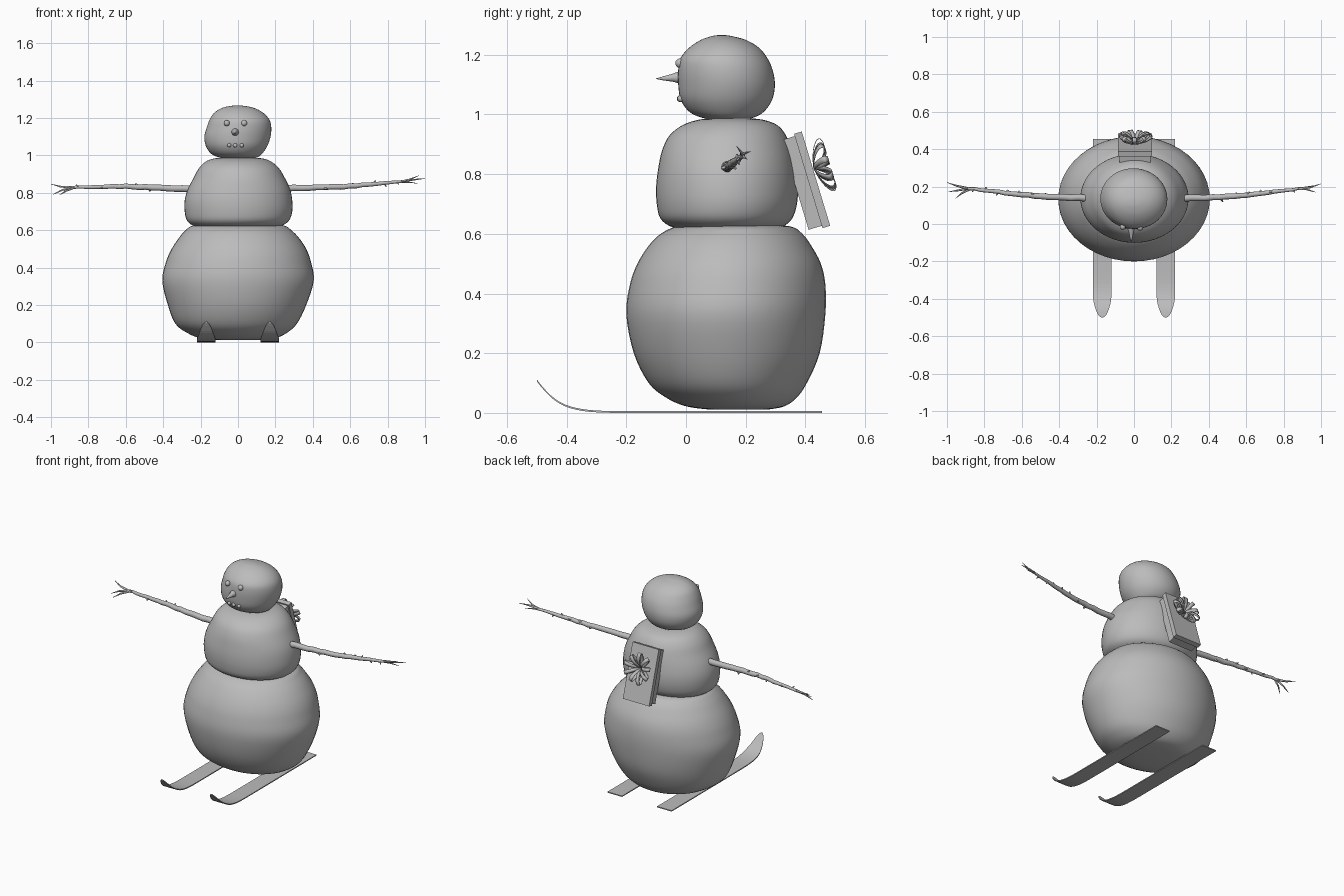
import bpy, bmesh, math, random
from mathutils import Vector, Matrix

random.seed(4)
grey = bpy.data.materials.new("plain grey")
grey.diffuse_color = (0.5, 0.5, 0.5, 1)


def finish(name, bm, smooth=True):
    bmesh.ops.recalc_face_normals(bm, faces=bm.faces)
    me = bpy.data.meshes.new(name)
    bm.to_mesh(me)
    bm.free()
    me.materials.append(grey)
    for p in me.polygons:
        p.use_smooth = smooth
    ob = bpy.data.objects.new(name, me)
    bpy.context.collection.objects.link(ob)
    return ob


def spline(pts, steps):
    """Catmull-Rom through tuples of any length"""
    out = []
    P = [pts[0]] + list(pts) + [pts[-1]]
    for i in range(1, len(P) - 2):
        for s in range(steps):
            t = s / steps
            out.append([0.5 * (2 * b + (c - a) * t + (2 * a - 5 * b + 4 * c - d) * t * t
                               + (3 * b - a - 3 * c + d) * t ** 3)
                        for a, b, c, d in zip(*P[i - 1:i + 3])])
    return out + [list(pts[-1])]


def bridge(bm, rings, caps=True):
    n = len(rings[0])
    for a, b in zip(rings, rings[1:]):
        for i in range(n):
            bm.faces.new((a[i], a[(i + 1) % n], b[(i + 1) % n], b[i]))
    if caps:
        bm.faces.new(rings[0])
        bm.faces.new(rings[-1])


def snowball(name, rows, n=48):
    """Rows are z, left x, right x, front y, back y"""
    bm = bmesh.new()
    rings = []
    for z, x0, x1, y0, y1 in spline(rows, 4):
        rings.append([bm.verts.new(((x0 + x1) / 2 + (x1 - x0) / 2 * math.cos(a),
                                    (y0 + y1) / 2 + (y1 - y0) / 2 * math.sin(a), z))
                      for a in (2 * math.pi * i / n for i in range(n))])
    bridge(bm, rings)
    return finish(name, bm)


def tube(bm, pts, n=8):
    """Points are x, y, z, radius"""
    rings = []
    for i, p in enumerate(pts):
        a, b = pts[max(i - 1, 0)], pts[min(i + 1, len(pts) - 1)]
        q = (Vector(b[:3]) - Vector(a[:3])).to_track_quat('Z', 'Y')
        rings.append([bm.verts.new(Vector(p[:3]) + q @ Vector(
            (p[3] * math.cos(2 * math.pi * k / n), p[3] * math.sin(2 * math.pi * k / n), 0)))
            for k in range(n)])
    bridge(bm, rings)


# Three snowballs
snowball("lower_snowball", [
    (0.012, -0.10, 0.13, 0.07, 0.28), (0.022, -0.20, 0.20, 0.0, 0.33),
    (0.05, -0.27, 0.26, -0.065, 0.37), (0.10, -0.335, 0.315, -0.125, 0.405),
    (0.20, -0.375, 0.365, -0.175, 0.448), (0.33, -0.405, 0.405, -0.20, 0.467),
    (0.43, -0.385, 0.39, -0.188, 0.467), (0.50, -0.355, 0.365, -0.163, 0.452),
    (0.56, -0.315, 0.325, -0.125, 0.42), (0.60, -0.28, 0.285, -0.085, 0.39),
    (0.625, -0.24, 0.245, -0.03, 0.35), (0.632, -0.15, 0.15, 0.05, 0.25)])
snowball("middle_snowball", [
    (0.618, -0.19, 0.19, 0.0, 0.28), (0.622, -0.235, 0.23, -0.045, 0.32),
    (0.65, -0.272, 0.272, -0.085, 0.355), (0.70, -0.285, 0.29, -0.098, 0.372),
    (0.76, -0.285, 0.29, -0.10, 0.375), (0.82, -0.268, 0.278, -0.093, 0.368),
    (0.88, -0.237, 0.25, -0.08, 0.355), (0.93, -0.21, 0.22, -0.055, 0.335),
    (0.965, -0.175, 0.18, -0.01, 0.305), (0.983, -0.13, 0.135, 0.045, 0.255),
    (0.988, -0.07, 0.07, 0.1, 0.2)])
snowball("head", [
    (0.985, -0.07, 0.07, 0.08, 0.2), (0.99, -0.105, 0.105, 0.05, 0.228),
    (1.01, -0.145, 0.13, 0.01, 0.262), (1.05, -0.172, 0.157, -0.018, 0.289),
    (1.10, -0.18, 0.174, -0.026, 0.298), (1.15, -0.167, 0.178, -0.026, 0.29),
    (1.19, -0.152, 0.168, -0.018, 0.272), (1.225, -0.13, 0.138, 0.012, 0.243),
    (1.25, -0.093, 0.095, 0.05, 0.2), (1.263, -0.05, 0.045, 0.088, 0.152),
    (1.266, -0.015, 0.012, 0.11, 0.13)])


# Eyes and mouth pebbles
def pebbles(name, spots, r):
    bm = bmesh.new()
    for s in spots:
        bmesh.ops.create_uvsphere(bm, u_segments=14, v_segments=10, radius=r,
                                  matrix=Matrix.Translation(s))
    finish(name, bm)


pebbles("eyes", [(-0.06, -0.015, 1.172), (0.033, -0.02, 1.172)], 0.016)
pebbles("mouth", [(-0.047, -0.017, 1.054), (-0.015, -0.02, 1.053), (0.02, -0.018, 1.053)], 0.011)

# Carrot nose
bm = bmesh.new()
tube(bm, [(-0.015, 0.0, 1.125, 0.023), (-0.015, -0.028, 1.124, 0.019), (-0.015, -0.045, 1.123, 0.013),
          (-0.015, -0.075, 1.121, 0.007), (-0.015, -0.10, 1.12, 0.001)], 16)
finish("nose", bm)


# Stick arms with fingers and twig stubs
def arm(name, path, fingers):
    bm = bmesh.new()
    pts = [[a + random.uniform(-0.002, 0.002) for a in p[:3]] + [p[3]] for p in spline(path, 5)]
    tube(bm, pts, 10)
    for f in fingers:
        tube(bm, f, 6)
    for i in range(6, len(pts) - 1, 2):
        p = Vector(pts[i][:3])
        a = random.uniform(0, 2 * math.pi)
        d = Vector((math.copysign(0.7, p.x), math.cos(a), math.sin(a))).normalized()
        e, r = p + d * (pts[i][3] + 0.014), pts[i][3] * 0.5
        tube(bm, [(*p, r * 1.2), (*e, r * 0.5)], 6)
    finish(name, bm)


arm("right_stick_arm",
    [(0.24, 0.138, 0.824, 0.019), (0.42, 0.142, 0.828, 0.016), (0.60, 0.155, 0.835, 0.014),
     (0.75, 0.172, 0.85, 0.011), (0.89, 0.19, 0.862, 0.007)],
    [[(0.88, 0.189, 0.862, 0.007), (0.94, 0.195, 0.87, 0.005), (1.0, 0.215, 0.876, 0.001)],
     [(0.87, 0.187, 0.86, 0.006), (0.92, 0.186, 0.872, 0.005), (0.97, 0.17, 0.893, 0.001)],
     [(0.85, 0.184, 0.858, 0.006), (0.91, 0.195, 0.857, 0.004), (0.96, 0.205, 0.85, 0.001)]])
arm("left_stick_arm",
    [(-0.24, 0.14, 0.82, 0.019), (-0.42, 0.144, 0.826, 0.017), (-0.60, 0.158, 0.834, 0.014),
     (-0.75, 0.174, 0.832, 0.011), (-0.90, 0.193, 0.829, 0.008)],
    [[(-0.89, 0.19, 0.829, 0.008), (-0.95, 0.205, 0.833, 0.005), (-1.0, 0.222, 0.847, 0.001)],
     [(-0.88, 0.19, 0.829, 0.007), (-0.94, 0.18, 0.815, 0.005), (-0.99, 0.172, 0.79, 0.001)],
     [(-0.87, 0.189, 0.829, 0.006), (-0.92, 0.165, 0.81, 0.005), (-0.955, 0.137, 0.787, 0.001)]])

# Skis: y, z, half width along the length
ski_path = spline([(0.455, 0.0, 0.05), (0.1, 0.0, 0.05), (-0.2, 0.0, 0.05), (-0.3, 0.002, 0.05),
                   (-0.36, 0.009, 0.05), (-0.41, 0.024, 0.047), (-0.45, 0.05, 0.037),
                   (-0.48, 0.081, 0.025), (-0.494, 0.098, 0.014), (-0.50, 0.107, 0.003)], 3)
for side, cx in (("right", 0.17), ("left", -0.17)):
    bm = bmesh.new()
    rings = []
    for y, z, w in ski_path:
        z = max(z, 0)
        rings.append([bm.verts.new((cx + dx, y, z + dz))
                      for dx, dz in ((-w, 0), (w, 0), (w, 0.006), (-w, 0.006))])
    bridge(bm, rings)
    finish(side + "_ski", bm, False)

# Gift box, lid and bow share one tilted frame on the back (local y points outward)
frame = Matrix.Translation((0.005, 0.4355, 0.785)) @ Matrix.Rotation(math.radians(16.8), 4, 'X')


def box(name, half_x, half_z, y0, y1):
    bm = bmesh.new()
    bmesh.ops.create_cube(bm, size=1, matrix=Matrix.Translation((0, (y0 + y1) / 2, 0))
                          @ Matrix.Diagonal((2 * half_x, y1 - y0, 2 * half_z, 1)))
    finish(name, bm, False).matrix_world = frame


box("gift_box", 0.082, 0.157, -0.073, -0.027)
box("gift_lid", 0.09, 0.165, -0.027, 0.0)

# Bow: ribbon loops (radial, outward, half width)
loop = spline([(0.0, 0.004, 0.005), (0.03, 0.042, 0.009), (0.065, 0.058, 0.011), (0.088, 0.054, 0.011),
               (0.092, 0.042, 0.011), (0.07, 0.024, 0.010), (0.035, 0.010, 0.008), (0.0, 0.003, 0.005)], 3)
bm = bmesh.new()
for k in range(9):
    a = 2 * math.pi * k / 9 + 0.2
    s = (1.0, 0.9, 0.97)[k % 3]
    out, tan = Vector((math.cos(a), 0, math.sin(a))), Vector((-math.sin(a), 0, math.cos(a)))
    rows = []
    for r, h, w in loop:
        c = out * r * s + Vector((0, h, 0.035))
        rows.append((bm.verts.new(c - tan * w), bm.verts.new(c + tan * w)))
    for p, q in zip(rows, rows[1:]):
        bm.faces.new((p[0], p[1], q[1], q[0]))
bow = finish("gift_bow", bm)
bow.matrix_world = frame
mod = bow.modifiers.new("thickness", 'SOLIDIFY')
mod.thickness = 0.002
mod.offset = 0
